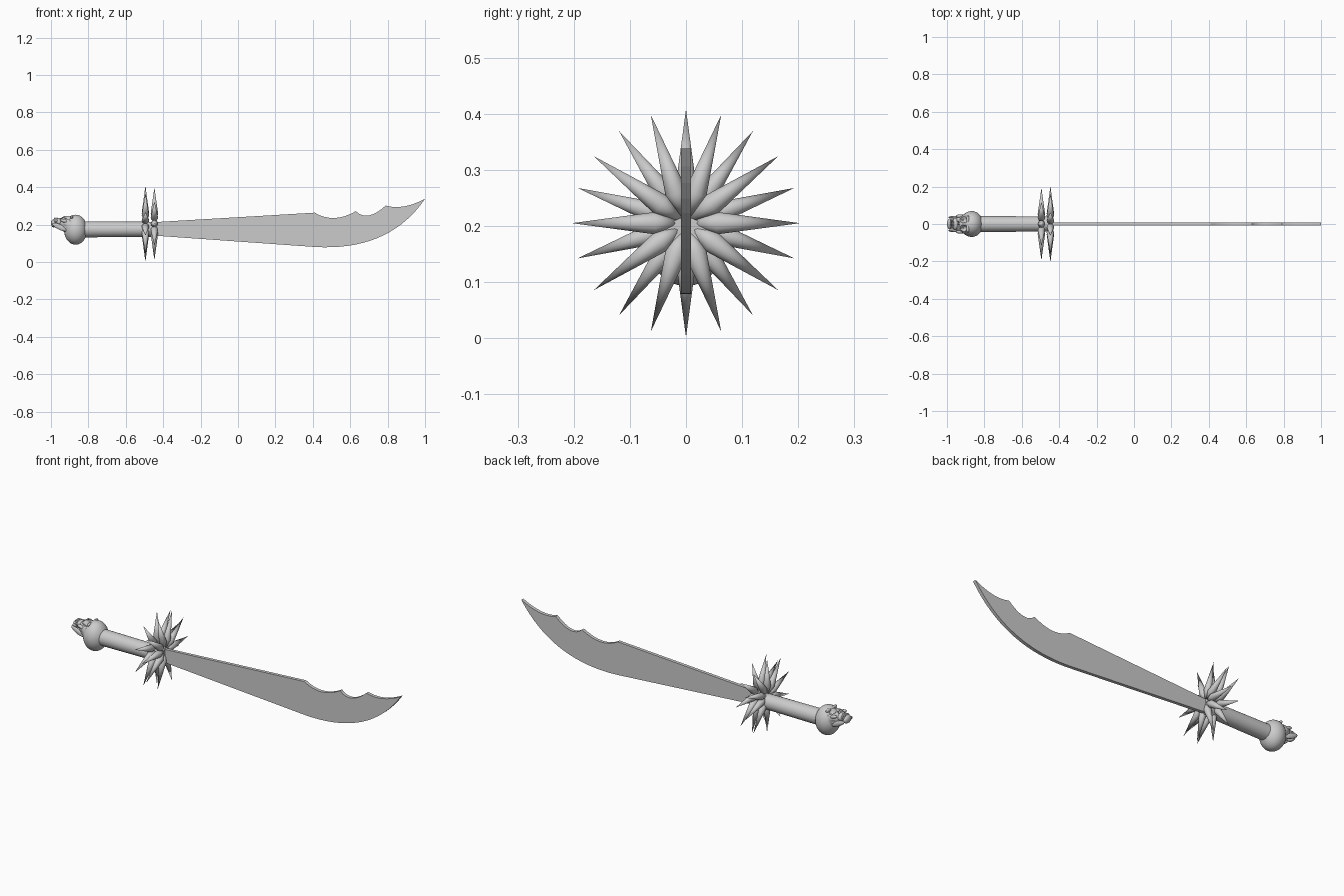
import bpy, bmesh, math
from mathutils import Vector, Matrix

cube = bpy.data.objects.get("Cube")
if cube:
    bpy.data.objects.remove(cube, do_unlink=True)

grey = bpy.data.materials.new("plain grey")
grey.use_nodes = True
colour = (0.6, 0.6, 0.6, 1)
grey.diffuse_color = colour
grey.node_tree.nodes["Principled BSDF"].inputs["Base Color"].default_value = colour


def finish(name, bm, smooth=True):
    bmesh.ops.recalc_face_normals(bm, faces=bm.faces)
    mesh = bpy.data.meshes.new(name)
    bm.to_mesh(mesh)
    bm.free()
    obj = bpy.data.objects.new(name, mesh)
    bpy.context.collection.objects.link(obj)
    mesh.materials.append(grey)
    for p in mesh.polygons:
        p.use_smooth = smooth
    if smooth:
        mesh.set_sharp_from_angle(angle=math.radians(35))


def lathe(bm, profile, place, sides):
    """Closed solid of revolution about local z; profile is (radius, height)."""
    rings = []
    for r, h in profile:
        n = 1 if r == 0 else sides
        rings.append([bm.verts.new(place @ Vector((r * math.cos(math.tau * i / sides),
                      r * math.sin(math.tau * i / sides), h))) for i in range(n)])
    for a, b in zip(rings, rings[1:]):
        for i in range(sides):
            j = (i + 1) % sides
            quad = [a[i % len(a)], a[j % len(a)], b[j % len(b)], b[i % len(b)]]
            bm.faces.new(list(dict.fromkeys(quad)))


def ball(bm, centre, radii, tilt=0):
    place = Matrix.Translation(centre) @ Matrix.Rotation(tilt, 4, 'Y') @ Matrix.Diagonal((*radii, 1))
    bmesh.ops.create_uvsphere(bm, u_segments=20, v_segments=12, radius=1, matrix=place)


def bezier(a, c, b, n=8):
    """Points of a curved edge, leaving out its end."""
    a, c, b = Vector(a), Vector(c), Vector(b)
    return [a * (1 - t) ** 2 + c * 2 * t * (1 - t) + b * t * t for t in (i / n for i in range(n))]


def ray_hits(origin, ray, centre, radii):
    """Distances at which a ray enters and leaves an ellipsoid, or None."""
    o = Vector([(p - q) / r for p, q, r in zip(origin, centre, radii)])
    d = Vector([p / r for p, r in zip(ray, radii)])
    half, full = o.dot(d), d.dot(d)
    root = half * half - full * (o.dot(o) - 1)
    if root <= 0:
        return None
    return (-half - math.sqrt(root)) / full, (-half + math.sqrt(root)) / full


# Blade: straight back, three scallops, upswept tip, bellied edge
outline = [Vector((-0.47, 0.212))]
outline += bezier((0.41, 0.264), (0.51, 0.203), (0.63, 0.272))
outline += bezier((0.63, 0.272), (0.69, 0.212), (0.79, 0.302))
outline += bezier((0.79, 0.302), (0.88, 0.275), (1.0, 0.338))
outline += bezier((1.0, 0.338), (0.82, 0.075), (0.46, 0.079), 16)
outline += bezier((0.46, 0.079), (0.42, 0.079), (0.36, 0.085), 3)
outline += [Vector((-0.47, 0.143))]
bm = bmesh.new()
face = bm.faces.new([bm.verts.new((p.x, -0.009, p.y)) for p in outline])
side = bmesh.ops.extrude_face_region(bm, geom=[face])
bmesh.ops.translate(bm, vec=(0, 0.018, 0),
                    verts=[v for v in side["geom"] if isinstance(v, bmesh.types.BMVert)])
finish("blade", bm, False)

# Grip: round bar along x, slightly thinner towards the guard
bm = bmesh.new()
lathe(bm, [(0, -0.84), (0.043, -0.84), (0.04, -0.44), (0, -0.44)],
      Matrix.Translation((0, 0, 0.175)) @ Matrix.Rotation(math.pi / 2, 4, 'Y'), 24)
finish("grip", bm)

# Guard: two staggered rings of slender spikes, narrowing again at the hub
for ring, x in enumerate((-0.495, -0.447)):
    bm = bmesh.new()
    for i in range(10):
        turn = math.tau * (i + ring / 2) / 10
        lathe(bm, [(0, 0), (0.02, 0.055), (0, 0.203)],
              Matrix.Translation((x, 0, 0.205)) @ Matrix.Rotation(turn, 4, 'X'), 12)
    finish(("front" if ring else "rear") + "_guard_spikes", bm)

# Skull pommel: lies on its back, face up, chin pointing away from the grip.
# Each point is cast outwards to the cranium or face, then back into the hollows.
core = Vector((-0.882, 0, 0.18))
solids = [((-0.868, 0, 0.173), (0.062, 0.069, 0.08)),
          ((-0.912, 0, 0.203), (0.05, 0.05, 0.044))]
hollows = []
for s in (-1, 1):
    hollows += [((-0.91, s * 0.024, 0.246), (0.019, 0.017, 0.024)),
                ((-0.94, s * 0.052, 0.19), (0.022, 0.014, 0.018)),
                ((-0.944, s * 0.006, 0.238), (0.011, 0.006, 0.016))]
bm = bmesh.new()
bmesh.ops.create_uvsphere(bm, u_segments=72, v_segments=48, radius=1)
for v in bm.verts:
    ray = v.co.normalized()
    reach = max(ray_hits(core, ray, *s)[1] for s in solids)
    for hollow in hollows:
        hit = ray_hits(core, ray, *hollow)
        if hit and hit[0] < reach < hit[1]:
            reach = hit[0]
    v.co = core + ray * reach
finish("skull", bm)

# Brow and cheekbones
bm = bmesh.new()
for s in (-1, 1):
    ball(bm, (-0.888, s * 0.024, 0.239), (0.008, 0.023, 0.01))
    ball(bm, (-0.931, s * 0.042, 0.221), (0.022, 0.009, 0.009), 0.3)
finish("brow_and_cheekbones", bm)

# Upper jaw and chin, with side bars reaching back to the cranium
bm = bmesh.new()
ball(bm, (-0.955, 0, 0.214), (0.02, 0.033, 0.022))
ball(bm, (-0.985, 0, 0.207), (0.015, 0.029, 0.022))
for s in (-1, 1):
    ball(bm, (-0.953, s * 0.036, 0.187), (0.044, 0.008, 0.014), 0.45)
finish("jaw", bm)

# Two curved rows of teeth
bm = bmesh.new()
for x in (-0.968, -0.978):
    for i in range(-3, 4):
        ball(bm, (x, i * 0.0075, 0.232 - 0.0013 * i * i), (0.006, 0.0035, 0.006))
finish("teeth", bm)
